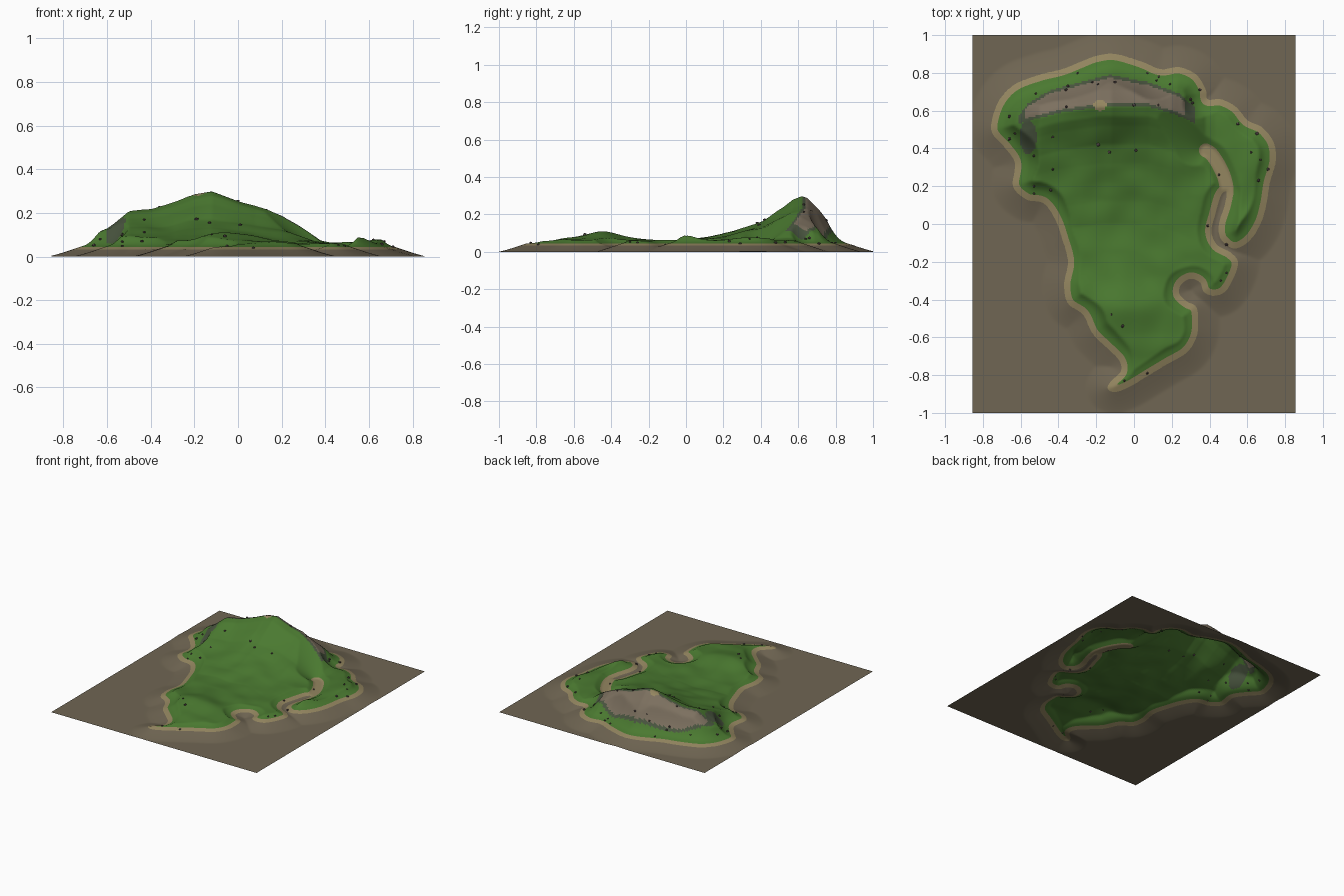
import bpy
import bmesh
import math
import random
from mathutils import Vector, noise
from mathutils.kdtree import KDTree

random.seed(4)
default_cube = bpy.data.objects.get("Cube")
if default_cube:
    bpy.data.objects.remove(default_cube, do_unlink=True)

HALF_X, HALF_Y = 0.855, 1.0
CELLS_X, CELLS_Y = 190, 222
WATERLINE, GRASS_LINE = 0.033, 0.044

# Shoreline, clockwise from the north, in hundredths
SHORE = [(-10, 90), (4, 86), (14, 82), (24, 83), (33, 79), (38, 71), (39, 66), (46, 66),
         (54, 62), (60, 55), (68, 51), (74, 43), (75, 33), (72, 22), (70, 10), (67, 0),
         (61, -9), (53, -13), (46, -8), (45, 0), (48, 10), (49, 17), (46, 15), (43, 5),
         (41, -4), (44, -11), (51, -15), (55, -20), (53, -28), (48, -36), (42, -38),
         (37, -36), (35, -31), (30, -29), (25, -32), (24, -37), (28, -41), (33, -44),
         (34, -52), (33, -60), (28, -68), (18, -74), (8, -80), (-2, -86), (-10, -89),
         (-14, -87), (-12, -83), (-7, -78), (-8, -72), (-15, -65), (-22, -58), (-27, -48),
         (-35, -42), (-37, -32), (-35, -20), (-38, -8), (-42, 3), (-48, 11), (-57, 13),
         (-64, 20), (-63, 32), (-68, 40), (-75, 48), (-75, 56), (-71, 66), (-63, 74),
         (-50, 79), (-38, 82), (-28, 86), (-20, 89)]
# Sandy hollow continuing the inlet
HOLLOW = [(38, 39), (41, 37), (45, 31), (48, 24), (49, 17), (47, 10)]

# Mountain tables: crest height and crest position along x, cross-section across the crest
CREST_Z = [(-.75, .06), (-.6, .13), (-.5, .205), (-.4, .22), (-.3, .245), (-.2, .285),
           (-.12, .3), (0, .26), (.1, .225), (.2, .195), (.3, .13), (.38, .07), (.43, .06)]
CREST_Y = [(-.62, .53), (-.39, .59), (-.18, .62), (.08, .62), (.22, .58), (.33, .53)]
SECTION = [(-.62, 0), (-.5, .08), (-.4, .18), (-.3, .3), (-.2, .46), (-.1, .74), (-.05, .91),
           (0, 1), (.03, .96), (.09, .7), (.14, .43), (.19, .17), (.24, 0)]
CLIFF_FOOT = [(-.62, .56), (-.56, .64), (-.44, .71), (-.13, .79), (.08, .75), (.24, .69), (.32, .62)]

BOULDERS = [(-30, 80), (-52, 69), (-36, 71), (-35, 73), (-22, 75), (-19, 74), (-10, 75), (7, 80),
            (12, 76), (13, 78), (19, 74), (35, 71), (30, 66), (31, 64), (0, 63), (13, 63),
            (-36, 62), (-66, 57), (-63, 48), (-66, 45), (-53, 36), (-43, 46), (-19, 42),
            (-13, 38), (-43, 29), (-44, 18), (-53, 20), (-53, 16), (1, 39), (45, 26), (62, 38),
            (65, 48), (55, 53), (71, 29), (66, 23), (67, 34), (49, -11), (39, -1), (46, -30),
            (49, -26), (-12, -48), (-6, -54), (-5, -83), (7, -79)]


def make_material(name, rgb):
    """Flat colour from screen values of 0 to 255."""
    linear = [((c / 255 + 0.055) / 1.055) ** 2.4 for c in rgb]
    mat = bpy.data.materials.new(name)
    mat.use_nodes = True
    mat.diffuse_color = (*linear, 1)
    shader = mat.node_tree.nodes["Principled BSDF"]
    shader.inputs["Base Color"].default_value = (*linear, 1)
    shader.inputs["Roughness"].default_value = 0.9
    return mat


def lookup(table, x):
    """Linear interpolation, clamped at both ends."""
    if x <= table[0][0]:
        return table[0][1]
    for (x0, v0), (x1, v1) in zip(table, table[1:]):
        if x <= x1:
            return v0 + (v1 - v0) * (x - x0) / (x1 - x0)
    return table[-1][1]


def smooth_path(points, closed, steps=24):
    """Catmull-Rom samples through points given in hundredths."""
    pts = [Vector((x, y, 0)) / 100 for x, y in points]
    n = len(pts)
    pick = (lambda i: pts[i % n]) if closed else (lambda i: pts[min(max(i, 0), n - 1)])
    samples = []
    for i in range(n if closed else n - 1):
        a, b, c, d = (pick(i + k) for k in (-1, 0, 1, 2))
        for s in range(steps):
            t = s / steps
            samples.append(b + (c - a) * t / 2 + (a * 2 - b * 5 + c * 4 - d) * t * t / 2
                           + (b * 3 - a - c * 3 + d) * t ** 3 / 2)
    return samples


def make_tree(samples):
    tree = KDTree(len(samples))
    for i, p in enumerate(samples):
        tree.insert(p, i)
    tree.balance()
    return tree


shore = smooth_path(SHORE, True)
shore_tree = make_tree(shore)
hollow_tree = make_tree(smooth_path(HOLLOW, False))


def inland(p):
    """Distance to the shoreline, positive on land."""
    near, i, dist = shore_tree.find(p)
    along = shore[(i + 1) % len(shore)] - shore[i - 1]
    side = along.cross(p - near).z
    return dist if side < 0 else -dist


def mound(x, y, cx, cy, rx, ry):
    return math.exp(-((x - cx) / rx) ** 2 - ((y - cy) / ry) ** 2)


def height(x, y):
    p = Vector((x, y, 0))
    d = inland(p)
    if d < 0:
        t = max(0, 1 + d / 0.115)
        return WATERLINE * t ** 1.2
    low = 0.06 + 0.05 * mound(x, y, -.05, -.46, .2, .13) + 0.03 * mound(x, y, .6, 0, .12, .09)
    low += 0.012 * mound(x, y, .62, .35, .1, .15)
    rise = lookup(CREST_Z, x) - 0.06
    z = low + rise * lookup(SECTION, y - lookup(CREST_Y, x))
    z += 0.012 * noise.noise(p * 7) * min(1, d / 0.1)
    # Beaches limit how fast the land climbs from the water
    z = min(z, WATERLINE + 0.33 * d + 9 * max(0, d - 0.05) ** 2)
    off = hollow_tree.find(p)[2]
    return min(z, 0.037 + 0.6 * max(0, off - 0.025))


def ground_colour(c):
    """Material slot for a face centre."""
    if c.z < WATERLINE:
        return 0
    if c.z < GRASS_LINE or math.hypot(c.x + .18, c.y - .63) < .032:
        return 1
    if -.61 < c.x < .32:
        margin = min(c.y - lookup(CREST_Y, c.x), lookup(CLIFF_FOOT, c.x) - c.y)
        if margin > 0:
            return 4 if margin < .016 or c.x < -.58 or c.x > .27 else 3
    if math.hypot((c.x + .56) / .045, (c.y - .46) / .09) < 1:
        return 4
    return 2


# Terrain sheet, cut along the waterline and grass line for clean colour edges
bm = bmesh.new()
bmesh.ops.create_grid(bm, x_segments=CELLS_X, y_segments=CELLS_Y, size=1)
for v in bm.verts:
    v.co.x *= HALF_X
    v.co.y *= HALF_Y
    v.co.z = height(v.co.x, v.co.y)
for level in (WATERLINE, GRASS_LINE):
    bmesh.ops.bisect_plane(bm, geom=bm.verts[:] + bm.edges[:] + bm.faces[:],
                           plane_co=(0, 0, level), plane_no=(0, 0, 1))
for face in bm.faces:
    face.smooth = True
    face.material_index = ground_colour(face.calc_center_median())
mesh = bpy.data.meshes.new("island_terrain")
bm.to_mesh(mesh)
bm.free()
for name, rgb in (("seabed_brown", (112, 102, 83)), ("beach_sand", (148, 134, 96)),
                  ("grass_green", (74, 121, 48)), ("cliff_rock", (124, 112, 95)),
                  ("mossy_rock", (74, 86, 64))):
    mesh.materials.append(make_material(name, rgb))
bpy.context.collection.objects.link(bpy.data.objects.new("island_terrain", mesh))

# Scattered boulders resting on the ground
bm = bmesh.new()
for bx, by in BOULDERS:
    x, y = bx / 100, by / 100
    radius = random.uniform(.006, .010)
    ball = bmesh.ops.create_icosphere(bm, subdivisions=1, radius=radius)["verts"]
    for v in ball:
        v.co *= random.uniform(.8, 1.15)
        v.co.z *= .8
        v.co += Vector((x, y, height(x, y) + radius * .3))
mesh = bpy.data.meshes.new("boulders")
bm.to_mesh(mesh)
bm.free()
mesh.materials.append(make_material("boulder_grey", (82, 70, 70)))
bpy.context.collection.objects.link(bpy.data.objects.new("boulders", mesh))
